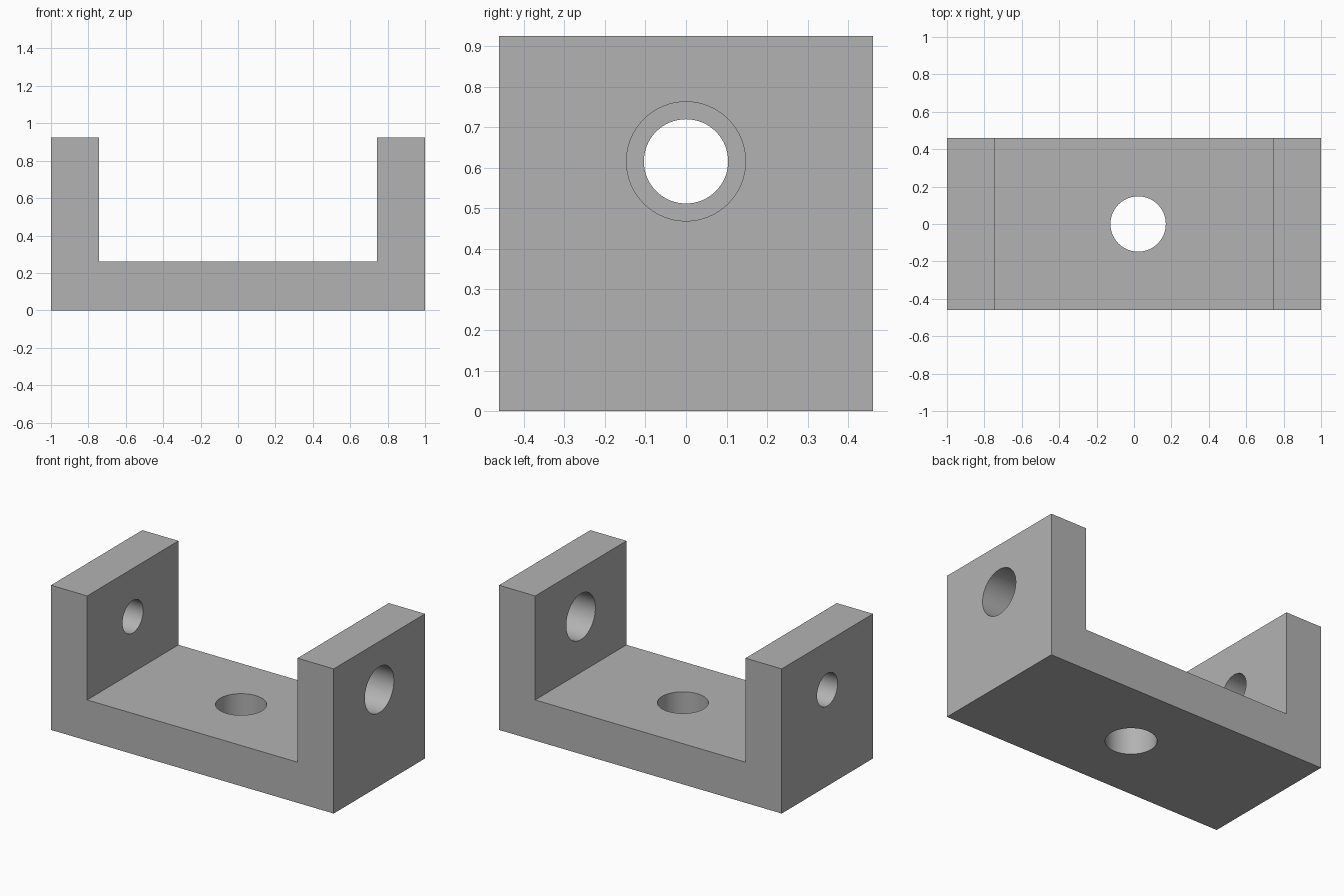
import bpy
import bmesh
from math import pi, radians
from mathutils import Matrix

cube = bpy.data.objects.get("Cube")
if cube:
    bpy.data.objects.remove(cube, do_unlink=True)

HALF_LENGTH, HALF_DEPTH, HEIGHT = 1.0, 0.461, 0.925
INNER, FLOOR = 0.744, 0.26
PIN_Z = 0.616

grey = bpy.data.materials.new("plain grey")
grey.use_nodes = True
colour = (0.45, 0.45, 0.45, 1)
grey.diffuse_color = colour
grey.node_tree.nodes["Principled BSDF"].inputs["Base Color"].default_value = colour


def add_object(name, bm):
    bmesh.ops.recalc_face_normals(bm, faces=bm.faces)
    mesh = bpy.data.meshes.new(name)
    bm.to_mesh(mesh)
    bm.free()
    mesh.materials.append(grey)
    obj = bpy.data.objects.new(name, mesh)
    bpy.context.collection.objects.link(obj)
    return obj


# U-shaped bracket: mirrored half profile, extruded front to back
half = [(HALF_LENGTH, 0), (HALF_LENGTH, HEIGHT), (INNER, HEIGHT), (INNER, FLOOR)]
profile = half + [(-x, z) for x, z in reversed(half)]
bm = bmesh.new()
face = bm.faces.new([bm.verts.new((x, -HALF_DEPTH, z)) for x, z in profile])
extruded = bmesh.ops.extrude_face_region(bm, geom=[face])["geom"]
moved = [v for v in extruded if isinstance(v, bmesh.types.BMVert)]
bmesh.ops.translate(bm, verts=moved, vec=(0, 2 * HALF_DEPTH, 0))
bracket = add_object("bracket", bm)
bpy.context.view_layer.objects.active = bracket
bracket.select_set(True)


def drill(name, centre, radius, sideways):
    """Cut a round through-hole along x (sideways) or z."""
    matrix = Matrix.Translation(centre)
    if sideways:
        matrix = matrix @ Matrix.Rotation(pi / 2, 4, "Y")
    bm = bmesh.new()
    bmesh.ops.create_cone(bm, cap_ends=True, segments=64, radius1=radius,
                          radius2=radius, depth=0.6, matrix=matrix)
    cutter = add_object(name, bm)
    cutter.hide_render = True
    cut = bracket.modifiers.new(name, "BOOLEAN")
    cut.operation = "DIFFERENCE"
    cut.solver = "EXACT"
    cut.object = cutter
    bpy.ops.object.modifier_apply(modifier=cut.name)
    bpy.data.objects.remove(cutter, do_unlink=True)


# Large and small pin holes in the side walls, mounting hole in the floor
drill("large_pin_hole", (HALF_LENGTH, 0, PIN_Z), 0.147, True)
drill("small_pin_hole", (-HALF_LENGTH, 0, PIN_Z), 0.104, True)
drill("floor_hole", (0.022, 0, FLOOR / 2), 0.148, False)

bpy.ops.object.shade_smooth_by_angle(angle=radians(30))
